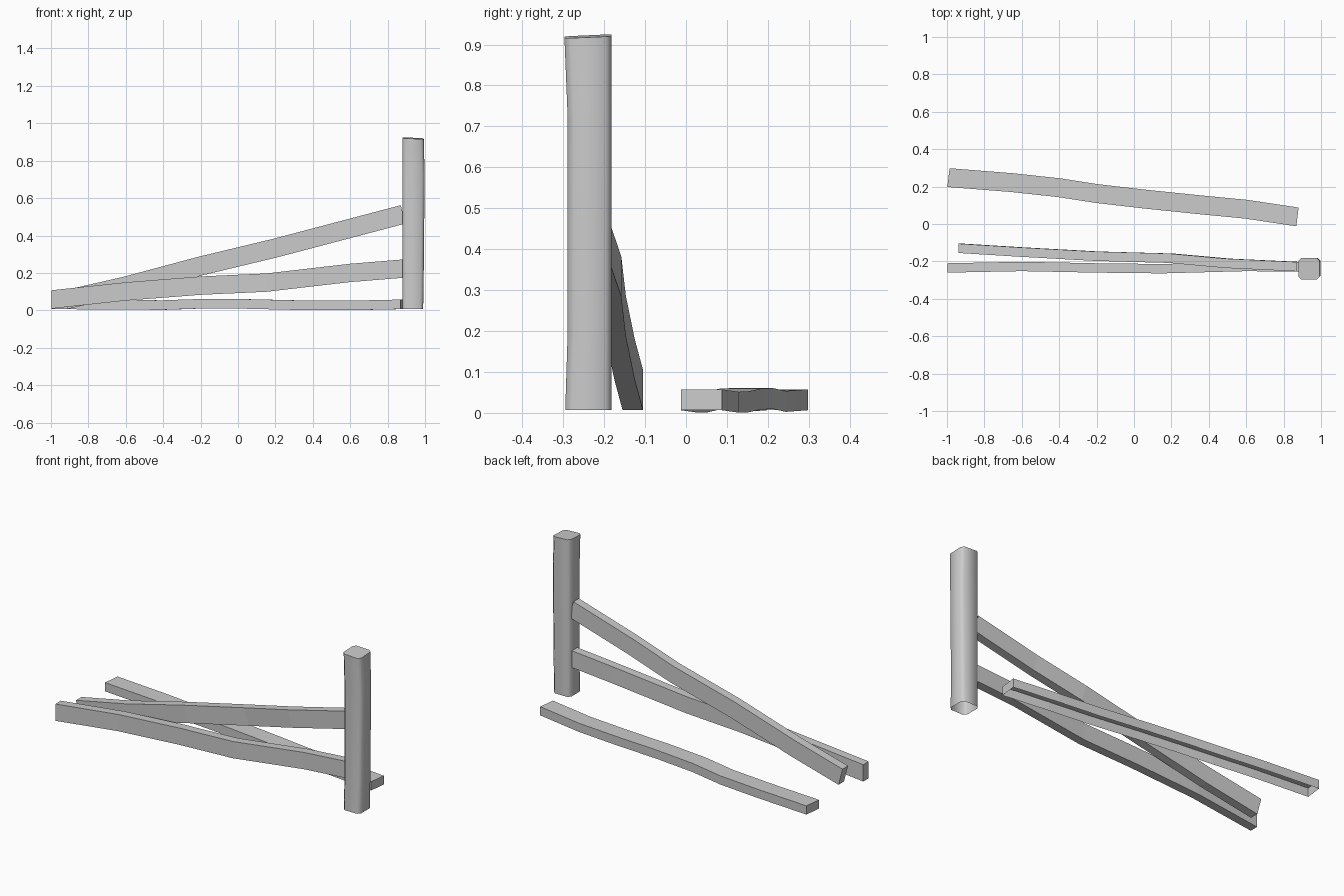
import bpy, bmesh

if "Cube" in bpy.data.objects:
    bpy.data.objects.remove(bpy.data.objects["Cube"])


def loft(name, rings, cap_start, cap_end, smooth=False):
    """Bridge matching rings of points into a beam with optional end caps."""
    bm = bmesh.new()
    loops = [[bm.verts.new(p) for p in ring] for ring in rings]
    n = len(loops[0])
    for a, b in zip(loops, loops[1:]):
        for i in range(n):
            j = (i + 1) % n
            bm.faces.new((a[i], a[j], b[j], b[i]))
    if cap_start:
        bm.faces.new(loops[0][::-1])
    if cap_end:
        bm.faces.new(loops[-1])
    bmesh.ops.recalc_face_normals(bm, faces=bm.faces)
    mesh = bpy.data.meshes.new(name)
    bm.to_mesh(mesh)
    bm.free()
    obj = bpy.data.objects.new(name, mesh)
    bpy.context.collection.objects.link(obj)
    if smooth:
        bpy.context.view_layer.objects.active = obj
        obj.select_set(True)
        bpy.ops.object.shade_smooth_by_angle(angle=1.0)
        obj.select_set(False)
    return obj


def plank_rings(path, hy, hz, lean_y=0.0, lean_z=0.0):
    """Rectangular sections along a path; lean tilts the sawn ends."""
    return [[(x + lean_y * sy + lean_z * sz, y + hy * sy, z + hz * sz)
             for sy, sz in ((-1, -1), (1, -1), (1, 1), (-1, 1))]
            for x, y, z in path]


# Upper rail, fallen so that its far end rests on the ground
upper = [(-0.925, -0.13, 0.056), (-0.6, -0.15, 0.13), (-0.2, -0.172, 0.237),
         (0.2, -0.183, 0.333), (0.5, -0.21, 0.412), (0.883, -0.228, 0.513)]
loft("upper_rail", plank_rings(upper, 0.025, 0.049, lean_z=-0.013), True, False)

# Lower rail
lower = [(-0.998, -0.235, 0.058), (-0.6, -0.227, 0.101), (-0.2, -0.235, 0.132),
         (0.15, -0.239, 0.148), (0.6, -0.227, 0.2), (0.883, -0.23, 0.223)]
loft("lower_rail", plank_rings(lower, 0.025, 0.049), True, False)

# Loose plank on the ground, open underneath
loose = [(-0.992, 0.248, 0.032), (-0.65, 0.221, 0.030), (-0.4, 0.194, 0.028),
         (-0.2, 0.163, 0.035), (0.05, 0.134, 0.034), (0.35, 0.103, 0.027),
         (0.6, 0.079, 0.026), (0.874, 0.038, 0.032)]
plank = loft("loose_plank", plank_rings(loose, 0.05, 0.0255, lean_y=0.006), True, True)
bm = bmesh.new()
bm.from_mesh(plank.data)
bmesh.ops.delete(bm, geom=[f for f in bm.faces if f.normal.z < -0.7], context='FACES_ONLY')
bm.to_mesh(plank.data)
bm.free()

# Post with softened corners, slanted top and open base
c = 0.015
post = []
for z, x1, y0 in ((0.007, 0.99, -0.295), (0.2, 0.993, -0.289),
                  (0.72, 0.998, -0.289), (0.92, 0.993, -0.297)):
    x0, y1 = 0.88, -0.182
    pts = [(x0 + c, y0), (x1 - c, y0), (x1, y0 + c), (x1, y1 - c),
           (x1 - c, y1), (x0 + c, y1), (x0, y1 - c), (x0, y0 + c)]
    slope = 0.045 if z > 0.9 else 0.0
    post.append([(x, y, z + slope * ((0.937 - x) + (y + 0.239))) for x, y in pts])
loft("post", post, False, True, smooth=True)
